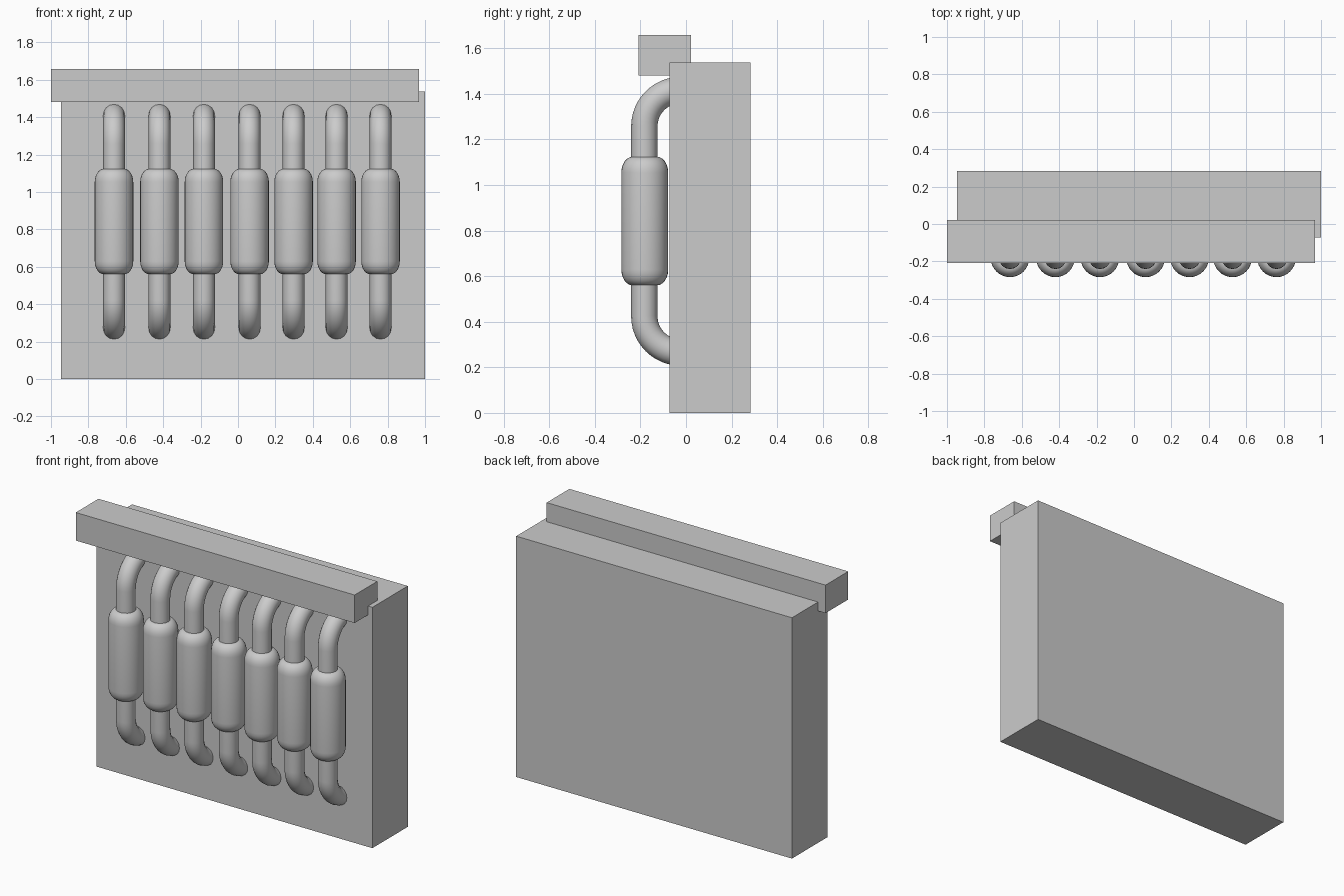
import bpy, bmesh
from math import pi, sin, cos, radians

if "Cube" in bpy.data.objects:
    bpy.data.objects.remove(bpy.data.objects["Cube"])

PIPE_Y = -0.183      # axis of the vertical pipe runs
PIPE_R = 0.058
BULB_R = 0.103
BEND_R = 0.16
COLUMNS = [-0.663, -0.42, -0.182, 0.062, 0.297, 0.527, 0.762]


def box(name, lo, hi):
    size = [b - a for a, b in zip(lo, hi)]
    mid = [(a + b) / 2 for a, b in zip(lo, hi)]
    mesh = bpy.data.meshes.new(name)
    bm = bmesh.new()
    bmesh.ops.create_cube(bm, size=1)
    bmesh.ops.scale(bm, vec=size, verts=bm.verts)
    bmesh.ops.translate(bm, vec=mid, verts=bm.verts)
    bm.to_mesh(mesh)
    bm.free()
    obj = bpy.data.objects.new(name, mesh)
    bpy.context.collection.objects.link(obj)


def finish(obj, angle):
    bpy.ops.object.select_all(action='DESELECT')
    obj.select_set(True)
    bpy.context.view_layer.objects.active = obj
    if obj.type == 'CURVE':
        bpy.ops.object.convert(target='MESH')
    bpy.ops.object.shade_smooth_by_angle(angle=radians(angle))


def pipe(name, x):
    # C-shaped path: lower bend out of the panel, straight run, upper bend back in
    cy, steps = PIPE_Y + BEND_R, 12
    arc = [i * pi / 2 / steps for i in range(steps + 1)]
    path = [(x, cy - BEND_R * sin(a), 0.425 - BEND_R * cos(a)) for a in arc]
    path += [(x, cy - BEND_R * cos(a), 1.257 + BEND_R * sin(a)) for a in arc]
    curve = bpy.data.curves.new(name, 'CURVE')
    curve.dimensions = '3D'
    curve.bevel_depth = PIPE_R
    curve.bevel_resolution = 6
    curve.use_fill_caps = True
    spline = curve.splines.new('POLY')
    spline.points.add(len(path) - 1)
    for point, co in zip(spline.points, path):
        point.co = (*co, 1)
    obj = bpy.data.objects.new(name, curve)
    bpy.context.collection.objects.link(obj)
    finish(obj, 40)


def bulb(name, x, z0=0.56, z1=1.124, fillet=0.07):
    # lathe a profile with rounded shoulders
    inner, steps = PIPE_R - 0.004, 6
    arc = [i * pi / 2 / steps for i in range(steps + 1)]
    low = [(inner + (BULB_R - inner) * sin(a), z0 + fillet * (1 - cos(a))) for a in arc]
    profile = [(0, z0)] + low + [(r, z0 + z1 - z) for r, z in reversed(low)] + [(0, z1)]
    bm = bmesh.new()
    verts = [bm.verts.new((r, 0, z)) for r, z in profile]
    edges = [bm.edges.new(pair) for pair in zip(verts, verts[1:])]
    bmesh.ops.spin(bm, geom=verts + edges, cent=(0, 0, 0), axis=(0, 0, 1),
                   angle=2 * pi, steps=32)
    bmesh.ops.remove_doubles(bm, verts=bm.verts, dist=1e-5)
    bmesh.ops.recalc_face_normals(bm, faces=bm.faces)
    mesh = bpy.data.meshes.new(name)
    bm.to_mesh(mesh)
    bm.free()
    obj = bpy.data.objects.new(name, mesh)
    obj.location = (x, PIPE_Y + 0.002, 0)
    bpy.context.collection.objects.link(obj)
    finish(obj, 40)


# back panel and top rail
box("back_panel", (-0.947, -0.073, 0), (1.0, 0.284, 1.537))
box("top_rail", (-1.0, -0.208, 1.48), (0.969, 0.021, 1.659))

# row of bent pipes, each with a thick canister
for n, x in enumerate(COLUMNS, 1):
    pipe(f"pipe_{n}", x)
    bulb(f"canister_{n}", x)
